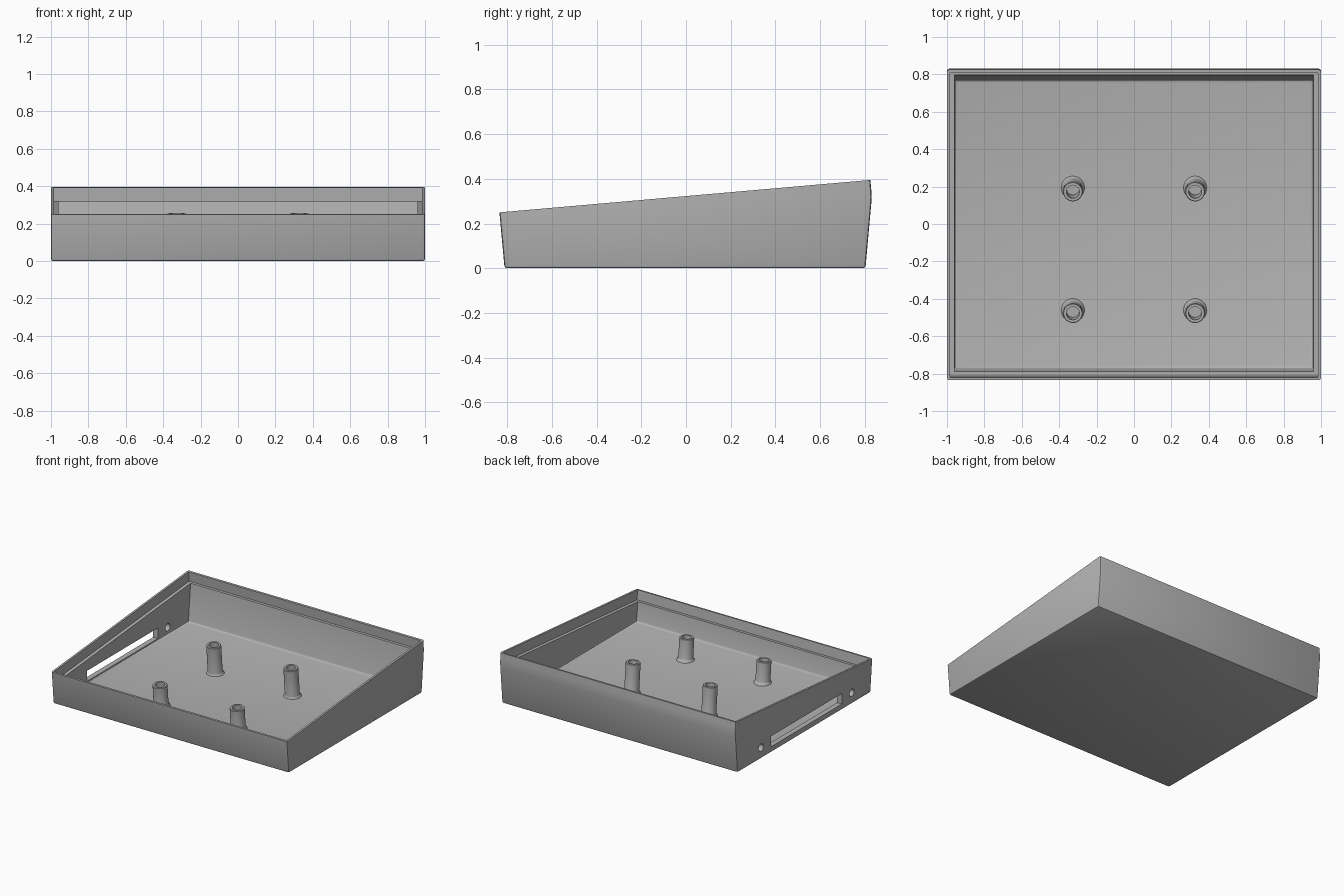
import bpy, bmesh, math

if "Cube" in bpy.data.objects:
    bpy.data.objects.remove(bpy.data.objects["Cube"])

SLOPE = math.radians(5)          # tilt of the open top

gray = bpy.data.materials.new("matte_gray")
gray.diffuse_color = (0.45, 0.45, 0.45, 1)
gray.use_nodes = True
gray.node_tree.nodes["Principled BSDF"].inputs["Base Color"].default_value = gray.diffuse_color


def finish(name, bm, helper=False):
    bmesh.ops.recalc_face_normals(bm, faces=bm.faces)
    me = bpy.data.meshes.new(name)
    bm.to_mesh(me)
    bm.free()
    ob = bpy.data.objects.new(name, me)
    bpy.context.collection.objects.link(ob)
    me.materials.append(gray)
    if helper:
        ob.hide_render = True
    return ob


def prism(profile, half_x):
    """Extrude a (y, z) side profile across the width."""
    bm = bmesh.new()
    f = bm.faces.new([bm.verts.new((-half_x, y, z)) for y, z in profile])
    r = bmesh.ops.extrude_face_region(bm, geom=[f])
    vs = [g for g in r["geom"] if isinstance(g, bmesh.types.BMVert)]
    bmesh.ops.translate(bm, verts=vs, vec=(2 * half_x, 0, 0))
    bmesh.ops.recalc_face_normals(bm, faces=bm.faces)
    return bm


def top_z(y):
    return 0.25 + math.tan(SLOPE) * (y + 0.835)


def bevel(bm, test, width, segments=1):
    edges = [e for e in bm.edges if test(*[v.co for v in e.verts])]
    bmesh.ops.bevel(bm, geom=edges, offset=width, segments=segments,
                    profile=0.5, affect='EDGES')


def on_top(v):
    return v.z > top_z(v.y) - 0.002


# Outer tray block: chamfered base and corners, soft crease on the back wall
bm = prism([(-0.812, 0), (0.803, 0), (0.832, 0.32), (0.825, 0.395), (-0.835, 0.25)], 1.0)
bevel(bm, lambda a, b: a.y > 0.83 and b.y > 0.83, 0.03, 4)
bevel(bm, lambda a, b: not (on_top(a) and on_top(b))
      and not (abs(a.x - b.x) > 1.5 and a.z > 0.1), 0.012, 2)
tray = finish("tray", bm)

# Main cavity with a filleted floor edge
bm = prism([(-0.771, 0.03), (0.77, 0.03), (0.798, 0.328), (-0.789, 0.189)], 0.96)
bevel(bm, lambda a, b: a.z < 0.04 and b.z < 0.04, 0.014, 3)
cutters = [finish("cavity_cutter", bm, True)]

# Wider recess that leaves a thin lip and a ledge for a lid
cutters.append(finish("lid_recess_cutter", prism(
    [(-0.813, 0.177), (0.815, 0.319), (0.806, 0.42), (-0.823, 0.278)], 0.985), True))

# Slot through the left wall
bm = bmesh.new()
bmesh.ops.create_cube(bm, size=1)
for v in bm.verts:
    v.co = (-0.98 + v.co.x * 0.12, -0.03 + v.co.y * 0.86, 0.085 + v.co.z * 0.08)
cutters.append(finish("slot_cutter", bm, True))

# Screw holes at both ends of the slot
for y in (0.52, -0.58):
    bm = bmesh.new()
    bmesh.ops.create_cone(bm, cap_ends=True, segments=24, radius1=0.028,
                          radius2=0.028, depth=0.12)
    for v in bm.verts:
        v.co = (-0.98 + v.co.z, y + v.co.y, 0.085 - v.co.x)
    cutters.append(finish("screw_hole_cutter", bm, True))

bpy.context.view_layer.objects.active = tray
for c in cutters:
    m = tray.modifiers.new("cut", 'BOOLEAN')
    m.operation, m.solver, m.object = 'DIFFERENCE', 'EXACT', c
    bpy.ops.object.modifier_apply(modifier=m.name)
for c in cutters:
    bpy.data.objects.remove(c, do_unlink=True)


def post(x, y, top):
    """Hollow standoff, square to the sloped top, with a flared foot."""
    h = top - 0.03
    prof = [(0.066, -0.012), (0.061, 0.004), (0.055, 0.01), (0.052, 0.02),
            (0.052, h - 0.004), (0.049, h), (0.035, h), (0.035, 0.012)]
    bm, n, rings = bmesh.new(), 32, []
    for r, z in prof:
        rings.append([bm.verts.new((r * math.cos(2 * math.pi * i / n),
                                    r * math.sin(2 * math.pi * i / n), z)) for i in range(n)])
    for a, b in zip(rings, rings[1:]):
        for i in range(n):
            j = (i + 1) % n
            bm.faces.new((a[i], a[j], b[j], b[i]))
    bm.faces.new(rings[-1])
    bm.faces.new(rings[0])
    ob = finish("standoff_post", bm)
    ob.location = (x, y, 0.03)
    ob.rotation_euler.x = SLOPE
    return ob


parts = [tray]
for x in (-0.327, 0.327):
    parts.append(post(x, 0.192, 0.254))
    parts.append(post(x, -0.463, 0.197))

# Smooth curved areas, keep crisp edges
bpy.ops.object.select_all(action='DESELECT')
for p in parts:
    p.select_set(True)
bpy.context.view_layer.objects.active = tray
bpy.ops.object.shade_smooth_by_angle(angle=math.radians(30))
